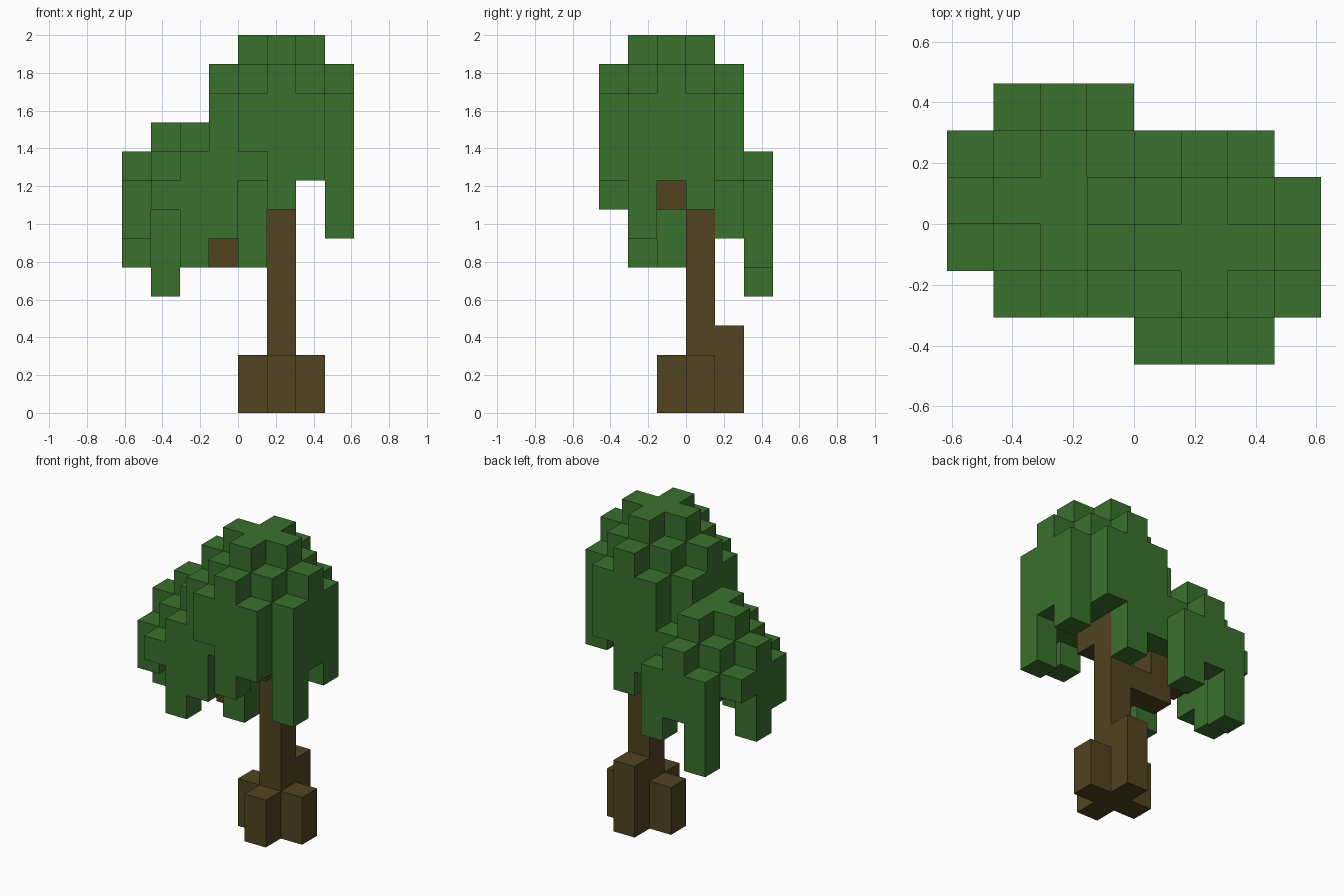
import bpy
import bmesh
from mathutils import Vector

cube = bpy.data.objects.get("Cube")
if cube:
    bpy.data.objects.remove(cube, do_unlink=True)

UNIT = 2 / 13                       # edge of one block
ORIGIN = Vector((-4, -3, 0))        # grid corner, in blocks


def make_material(name, colour):
    mat = bpy.data.materials.new(name)
    mat.use_nodes = True
    mat.diffuse_color = (*colour, 1)
    mat.node_tree.nodes["Principled BSDF"].inputs["Base Color"].default_value = (*colour, 1)
    return mat


bark = make_material("brown bark", (0.084, 0.056, 0.015))
leaf = make_material("green leaves", (0.042, 0.162, 0.026))


def column(i, j, low, high):
    """Blocks stacked from level low up to, not including, high."""
    return {(i, j, k) for k in range(low, high)}


def crown(i0, j0, top, rows):
    """Stepped dome over hanging columns; rows give each column's lowest level, back row first."""
    cells = set()
    for r, row in enumerate(rows):
        for c, low in enumerate(row):
            if low == ".":
                continue
            distance = abs(c - 2) + abs(r - 2)
            high = top - max(0, distance - 1)
            cells |= column(i0 + c, j0 + 4 - r, int(low), high)
    return cells


# Wood: cross of roots, bent trunk, side branch
roots = set()
for i, j, height in ((4, 3, 2), (6, 3, 2), (5, 2, 2), (5, 4, 3)):
    roots |= column(i, j, 0, height)
trunk = column(5, 3, 0, 8) | column(5, 2, 7, 9)
branch = {(4, 3, 5), (3, 3, 5), (3, 3, 6), (2, 3, 6)}
wood = roots | trunk | branch

# Foliage: tall main crown and lower side crown
main_crown = crown(3, 0, 13, (".768.", "88887", "88888", "88886", ".978.")) - wood
side_crown = crown(0, 1, 10, (".465.", "77777", "57777", "67775", ".756.")) - wood - main_crown
filled = wood | main_crown | side_crown


def build(name, cells, mat):
    """Mesh the exposed block sides of one part."""
    bm = bmesh.new()
    for cell in sorted(cells):
        centre = Vector(cell) + Vector((0.5, 0.5, 0.5)) + ORIGIN
        for axis in range(3):
            for sign in (-1, 1):
                normal = Vector((0, 0, 0))
                normal[axis] = sign
                if tuple(int(v) for v in Vector(cell) + normal) in filled:
                    continue
                u = Vector((0, 0, 0))
                u[(axis + 1) % 3] = 0.5
                v = normal.cross(u)
                corners = (-u - v, u - v, u + v, v - u)
                bm.faces.new([bm.verts.new((centre + normal / 2 + c) * UNIT) for c in corners])
    bmesh.ops.remove_doubles(bm, verts=bm.verts[:], dist=UNIT / 100)
    mesh = bpy.data.meshes.new(name)
    bm.to_mesh(mesh)
    bm.free()
    mesh.materials.append(mat)
    bpy.context.collection.objects.link(bpy.data.objects.new(name, mesh))


build("roots", roots, bark)
build("trunk", trunk, bark)
build("branch", branch, bark)
build("main_crown", main_crown, leaf)
build("side_crown", side_crown, leaf)
